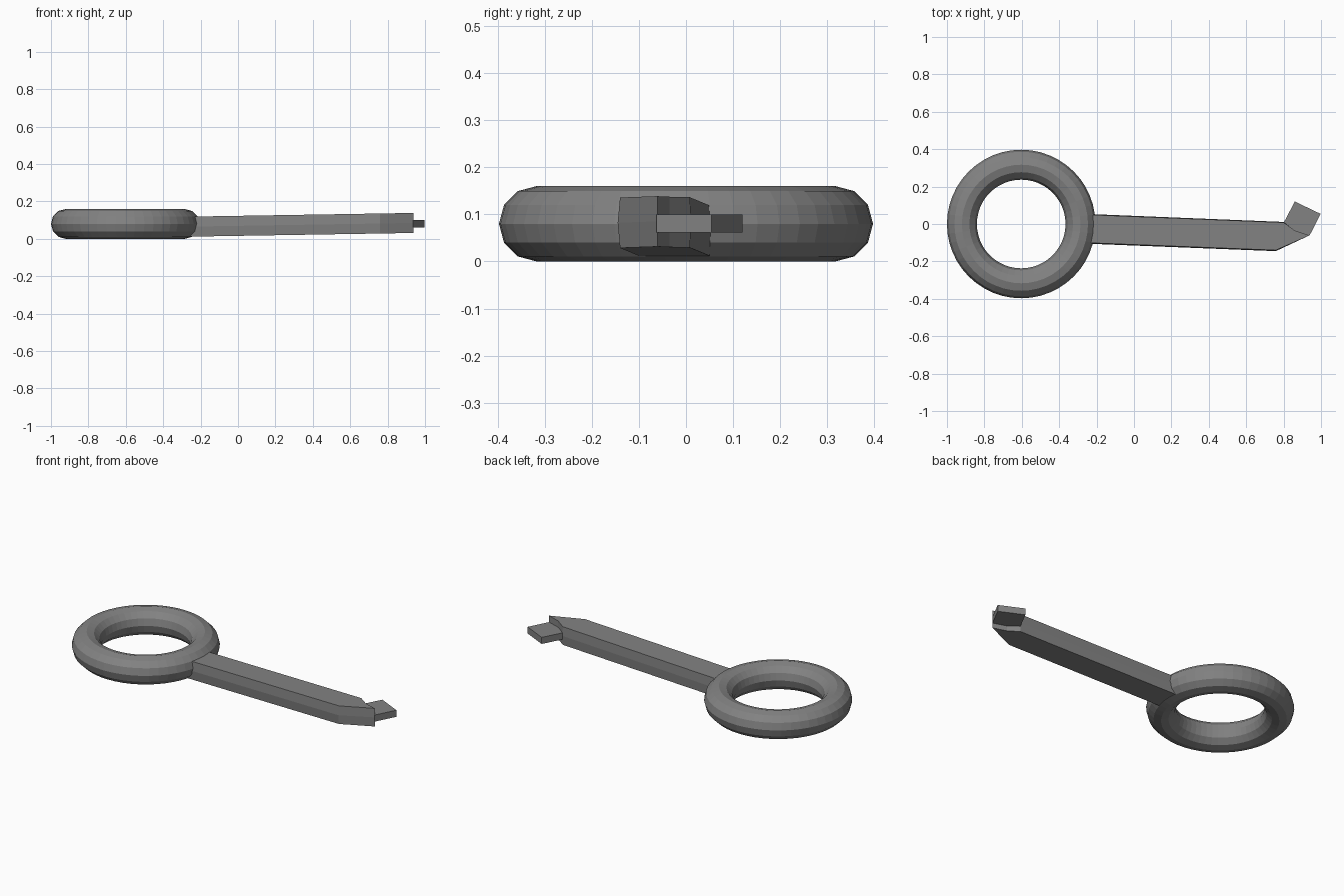
import bpy, bmesh, math
from mathutils import Vector

if "Cube" in bpy.data.objects:
    bpy.data.objects.remove(bpy.data.objects["Cube"])

dark = bpy.data.materials.new("dark_metal")
dark.diffuse_color = (0.225, 0.225, 0.225, 1)
dark.use_nodes = True
dark.node_tree.nodes["Principled BSDF"].inputs["Base Color"].default_value = dark.diffuse_color

# Ring handle
bpy.ops.mesh.primitive_torus_add(location=(-0.603, 0, 0.08), major_segments=48,
                                 minor_segments=12, major_radius=0.317, minor_radius=0.08)
ring = bpy.context.object
ring.name = "ring_handle"
ring.data.materials.append(dark)


def stacked_prism(name, rings):
    """Closed solid from stacked outlines with equal point counts."""
    bm = bmesh.new()
    loops = [[bm.verts.new(p) for p in ring] for ring in rings]
    n = len(loops[0])
    for a, b in zip(loops, loops[1:]):
        for i in range(n):
            j = (i + 1) % n
            bm.faces.new((a[i], a[j], b[j], b[i]))
    bm.faces.new(loops[0][::-1])
    bm.faces.new(loops[-1])
    bmesh.ops.recalc_face_normals(bm, faces=bm.faces)
    mesh = bpy.data.meshes.new(name)
    bm.to_mesh(mesh)
    bm.free()
    mesh.materials.append(dark)
    obj = bpy.data.objects.new(name, mesh)
    bpy.context.collection.objects.link(obj)
    return obj


# Shaft: slightly climbing bar with a shallow side ridge and a hollowed end
# (x, y, sideways bulge at mid height)
plan = [(-0.28, -0.099, -0.005), (0.758, -0.140, -0.005), (0.938, -0.061, 0),
        (0.86, -0.035, 0), (0.80, 0.008, 0.003), (-0.28, 0.051, 0.004)]


def shaft_ring(level):
    return [(x, y + b * (level == 0), 0.066 + (x + 0.22) * 0.0165 + level * 0.0535)
            for x, y, b in plan]


stacked_prism("shaft", [shaft_ring(k) for k in (-1, 0, 1)])

# Tip block: thin plate set at an angle in the hollowed end
tip = [(0.80, 0.006), (0.86, -0.035), (0.938, -0.063), (0.998, 0.054), (0.86, 0.12)]
stacked_prism("tip_block", [[(x, y, z) for x, y in tip] for z in (0.061, 0.1)])
